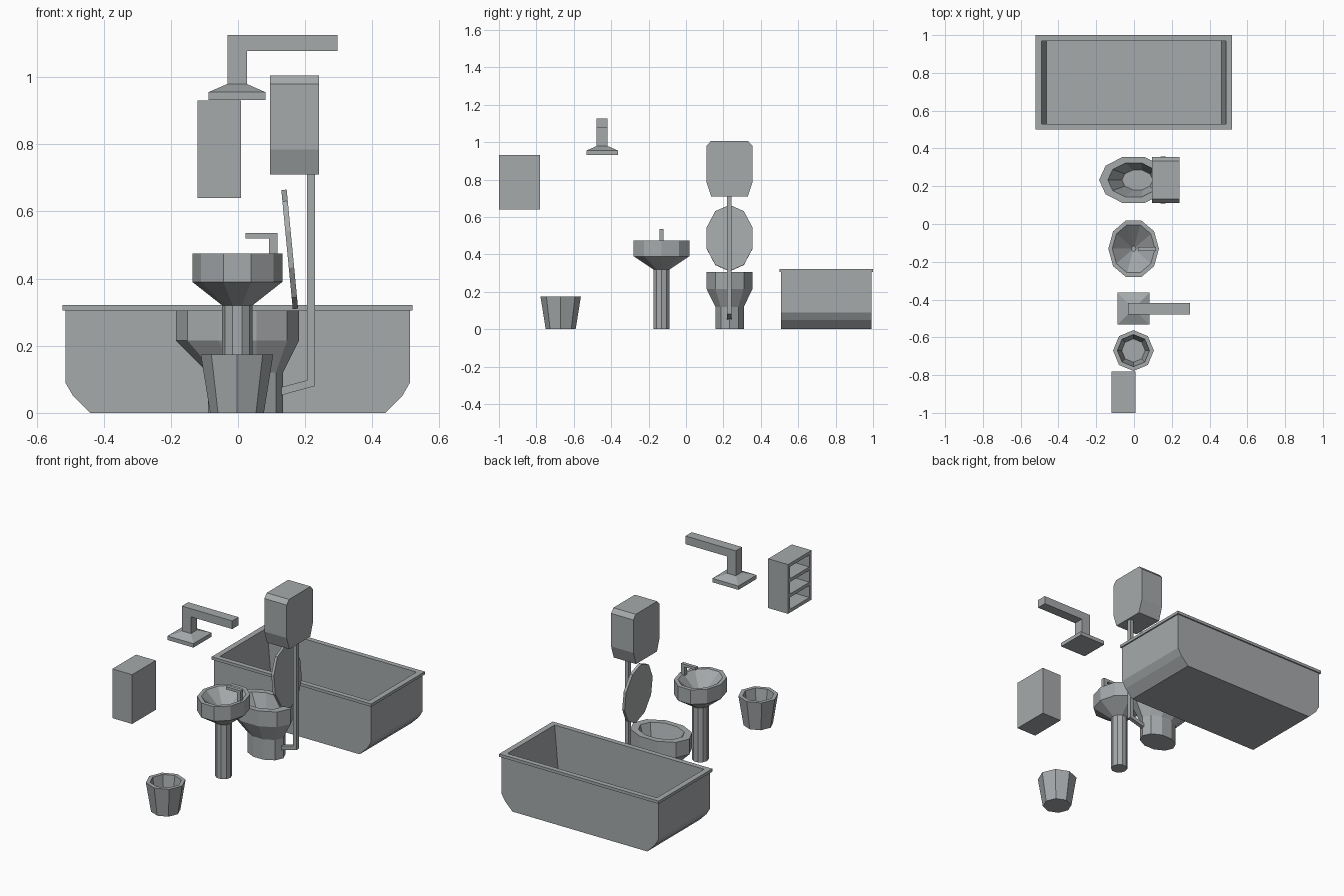
import bpy, bmesh, math
from mathutils import Matrix

if "Cube" in bpy.data.objects:
    bpy.data.objects.remove(bpy.data.objects["Cube"])

grey = bpy.data.materials.new("plain grey")
grey.diffuse_color = (0.38, 0.40, 0.41, 1)
grey.use_nodes = True
grey.node_tree.nodes["Principled BSDF"].inputs["Base Color"].default_value = grey.diffuse_color


def finish(name, bm):
    bmesh.ops.recalc_face_normals(bm, faces=bm.faces)
    me = bpy.data.meshes.new(name)
    bm.to_mesh(me)
    bm.free()
    me.materials.append(grey)
    ob = bpy.data.objects.new(name, me)
    bpy.context.collection.objects.link(ob)
    return ob


def loft(name, rings):
    """Skin a list of equal-length point rings and cap both ends."""
    bm = bmesh.new()
    loops = [[bm.verts.new(p) for p in r] for r in rings]
    n = len(loops[0])
    for a, b in zip(loops, loops[1:]):
        for i in range(n):
            j = (i + 1) % n
            bm.faces.new((a[i], a[j], b[j], b[i]))
    bm.faces.new(loops[0])
    bm.faces.new(loops[-1])
    return finish(name, bm)


def oval(n, cx, cy, rx, ry, z):
    return [(cx + rx * math.cos(2 * math.pi * i / n),
             cy + ry * math.sin(2 * math.pi * i / n), z) for i in range(n)]


def rect(cx, cy, hx, hy, z):
    return [(cx + sx * hx, cy + sy * hy, z)
            for sx, sy in ((-1, -1), (1, -1), (1, 1), (-1, 1))]


def prism_y(name, pts, y0, y1):
    """Extrude an (x, z) outline along y."""
    return loft(name, [[(x, y, z) for x, z in pts] for y in (y0, y1)])


def prism_x(name, pts, x0, x1):
    """Extrude a (y, z) outline along x."""
    return loft(name, [[(x, y, z) for y, z in pts] for x in (x0, x1)])


# Bathtub with rim and hollow inside
loft("bathtub", [rect(-0.001, 0.75, hx, hy, z) for hx, hy, z in (
    (0.44, 0.242, 0), (0.49, 0.242, 0.05), (0.513, 0.242, 0.09),
    (0.513, 0.242, 0.305), (0.521, 0.25, 0.305), (0.521, 0.25, 0.322),
    (0.488, 0.22, 0.322), (0.463, 0.22, 0.04))])

# Toilet bowl and foot
loft("toilet_bowl", [oval(10, cx, 0.233, rx, ry, z) for cx, rx, ry, z in (
    (0.022, 0.112, 0.08, 0), (0.022, 0.112, 0.08, 0.12),
    (-0.002, 0.183, 0.129, 0.215), (-0.002, 0.183, 0.129, 0.305),
    (-0.002, 0.137, 0.095, 0.305), (0.018, 0.082, 0.055, 0.17))])

# Raised toilet lid, leaning towards the bowl
lid = loft("toilet_lid", [oval(10, 0, 0, 0.178, 0.13, z) for z in (-0.008, 0.008)])
lid.data.transform(Matrix.Translation((0.154, 0.233, 0.487))
                   @ Matrix.Rotation(math.radians(84.5), 4, 'Y'))

# Cistern
prism_x("cistern", [(0.11, 0.98), (0.132, 1.005), (0.333, 1.005), (0.355, 0.98),
                    (0.355, 0.785), (0.33, 0.71), (0.135, 0.71), (0.11, 0.785)],
        0.095, 0.241)

# Flush pipe with elbow
prism_y("flush_pipe", [(0.205, 0.715), (0.23, 0.715), (0.23, 0.08), (0.13, 0.053),
                       (0.13, 0.077), (0.205, 0.097)], 0.219, 0.242)

# Washbasin on a column
loft("washbasin", [oval(10, -0.002, -0.131, rx, ry, z) for rx, ry, z in (
    (0.045, 0.046, 0), (0.045, 0.046, 0.32), (0.134, 0.157, 0.39),
    (0.134, 0.157, 0.475), (0.113, 0.133, 0.475), (0.012, 0.014, 0.375))])
prism_y("basin_tap", [(0.093, 0.47), (0.117, 0.47), (0.117, 0.536), (0.022, 0.536),
                      (0.022, 0.52), (0.093, 0.52)], -0.142, -0.121)

# Shower head and arm
loft("shower_head", [rect(-0.003, -0.448, hx, hx, z) for hx, z in (
    (0.085, 0.932), (0.085, 0.955), (0.03, 0.979))])
prism_y("shower_arm", [(-0.032, 0.977), (0.027, 0.977), (0.027, 1.078),
                       (0.297, 1.078), (0.297, 1.126), (-0.032, 1.126)],
        -0.478, -0.419)

# Waste bin
loft("waste_bin", [oval(8, -0.003, -0.67, r, r, z) for r, z in (
    (0.08, 0), (0.108, 0.174), (0.085, 0.174), (0.062, 0.02))])

# Shelf cabinet, three compartments open towards -x
def box(name, lo, hi):
    prism_x(name, [(lo[1], lo[2]), (hi[1], lo[2]), (hi[1], hi[2]), (lo[1], hi[2])],
            lo[0], hi[0])

t, z0, z1 = 0.02, 0.64, 0.931
box("cabinet_back", (-0.012, -1.0, z0), (0.009, -0.78, z1))
for i, y in enumerate((-1.0, -0.78 - t)):
    box("cabinet_side_%d" % i, (-0.12, y, z0), (-0.012, y + t, z1))
for i in range(4):
    z = z0 + i * (z1 - z0 - t) / 3
    box("cabinet_shelf_%d" % i, (-0.12, -1.0 + t, z), (-0.012, -0.78 - t, z + t))
